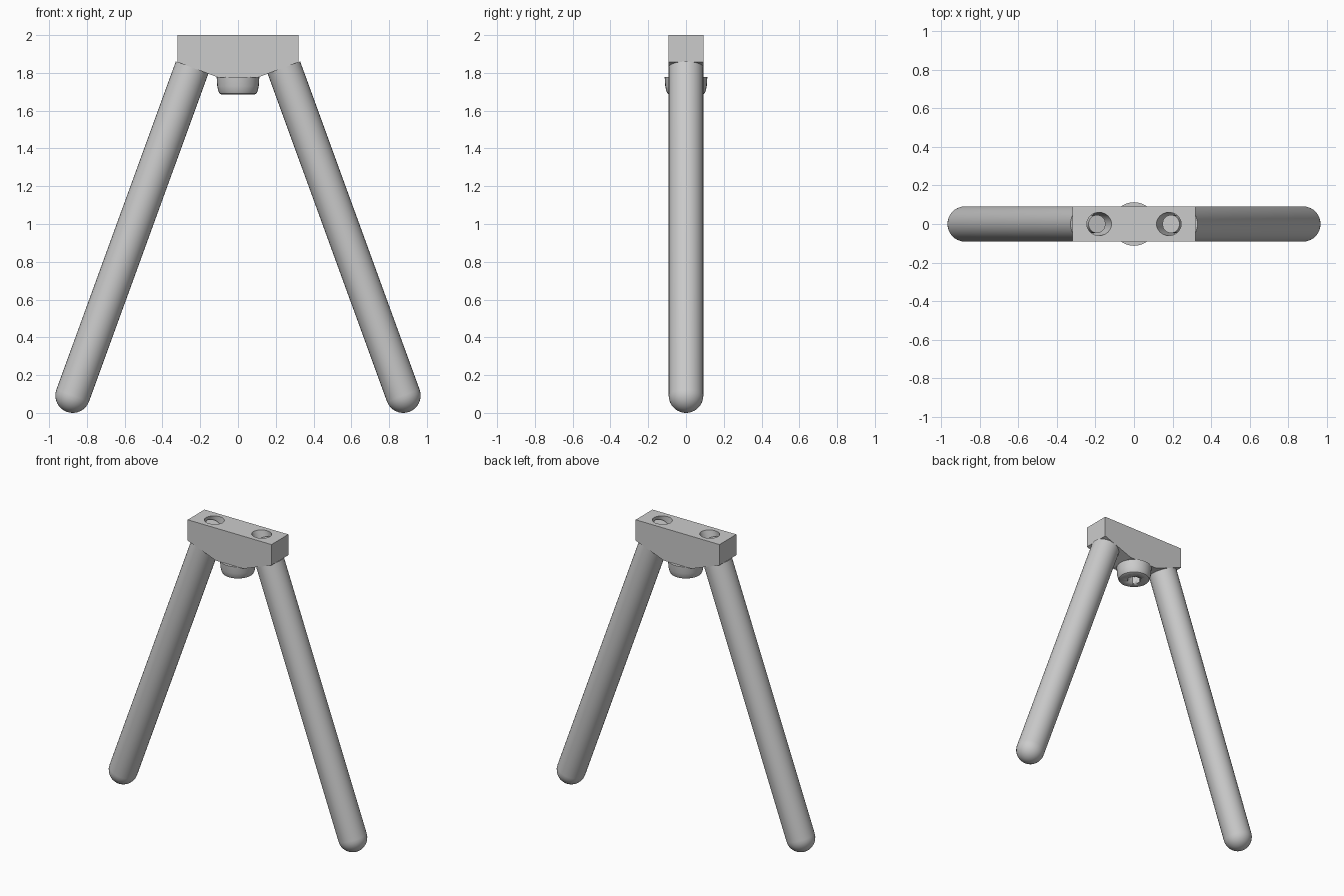
import bpy, bmesh
from math import radians, sin, cos, pi
from mathutils import Matrix, Vector

if "Cube" in bpy.data.objects:
    bpy.data.objects.remove(bpy.data.objects["Cube"])

TILT = radians(20)
LEG_R = 0.092
LEG_LEN = 1.848


def finish(name, bm, smooth=True):
    bmesh.ops.recalc_face_normals(bm, faces=bm.faces)
    mesh = bpy.data.meshes.new(name)
    bm.to_mesh(mesh)
    bm.free()
    obj = bpy.data.objects.new(name, mesh)
    bpy.context.collection.objects.link(obj)
    bpy.ops.object.select_all(action='DESELECT')
    bpy.context.view_layer.objects.active = obj
    obj.select_set(True)
    if smooth:
        bpy.ops.object.shade_smooth_by_angle(angle=radians(35))
    return obj


def lathe(name, profile, matrix=Matrix(), steps=32):
    """Revolve a list of (radius, height) points around local z."""
    bm = bmesh.new()
    verts = [bm.verts.new((r, 0, z)) for r, z in profile]
    edges = [bm.edges.new(pair) for pair in zip(verts, verts[1:])]
    bmesh.ops.spin(bm, geom=verts + edges, cent=(0, 0, 0), axis=(0, 0, 1),
                   angle=2 * pi, steps=steps, use_merge=True)
    bmesh.ops.remove_doubles(bm, verts=bm.verts, dist=1e-5)
    bm.transform(matrix)
    return finish(name, bm)


def cut(target, cutter):
    mod = target.modifiers.new("cut", 'BOOLEAN')
    mod.operation = 'DIFFERENCE'
    mod.solver = 'EXACT'
    mod.object = cutter
    bpy.context.view_layer.objects.active = target
    bpy.ops.object.modifier_apply(modifier=mod.name)
    bpy.data.objects.remove(cutter)


def rod(r, z0, z1):
    return [(0, z0), (r, z0), (r, z1), (0, z1)]


# Top block: profile with slanted undersides, extruded in depth
bm = bmesh.new()
outline = [(-0.32, 2), (-0.32, 1.857), (-0.105, 1.776),
           (0.105, 1.776), (0.32, 1.857), (0.32, 2)]
face = bm.faces.new([bm.verts.new((x, -LEG_R, z)) for x, z in outline])
ext = bmesh.ops.extrude_face_region(bm, geom=[face])
bmesh.ops.translate(bm, vec=(0, 2 * LEG_R, 0),
                    verts=[v for v in ext['geom'] if isinstance(v, bmesh.types.BMVert)])
block = finish("top_block", bm, smooth=False)

# Round-ended legs, each with a pin sitting in an angled hole in the block
leg_profile = [(LEG_R * sin(a), -LEG_R * cos(a)) for a in (i * pi / 16 for i in range(9))]
leg_profile[0] = (0, -LEG_R)
leg_profile += [(LEG_R, LEG_LEN), (0, LEG_LEN)]
for side, s in (("left", -1), ("right", 1)):
    m = Matrix.Translation(Vector((0.875 * s, 0, LEG_R))) @ Matrix.Rotation(-TILT * s, 4, 'Y')
    lathe(side + "_leg", leg_profile, m)
    cut(block, lathe("hole_cutter", rod(0.06, LEG_LEN - 0.05, 2.3), m))
    lathe(side + "_pin", rod(0.047, LEG_LEN - 0.02, LEG_LEN + 0.15), m)

# Bolt head under the block with a hexagonal socket
bolt = lathe("bolt_head", [(0, 1.777), (0.113, 1.777), (0.11, 1.73), (0.104, 1.703),
                           (0.098, 1.691), (0.088, 1.686), (0, 1.686)])
cut(bolt, lathe("socket_cutter", rod(0.047, 1.6, 1.735), steps=6))
